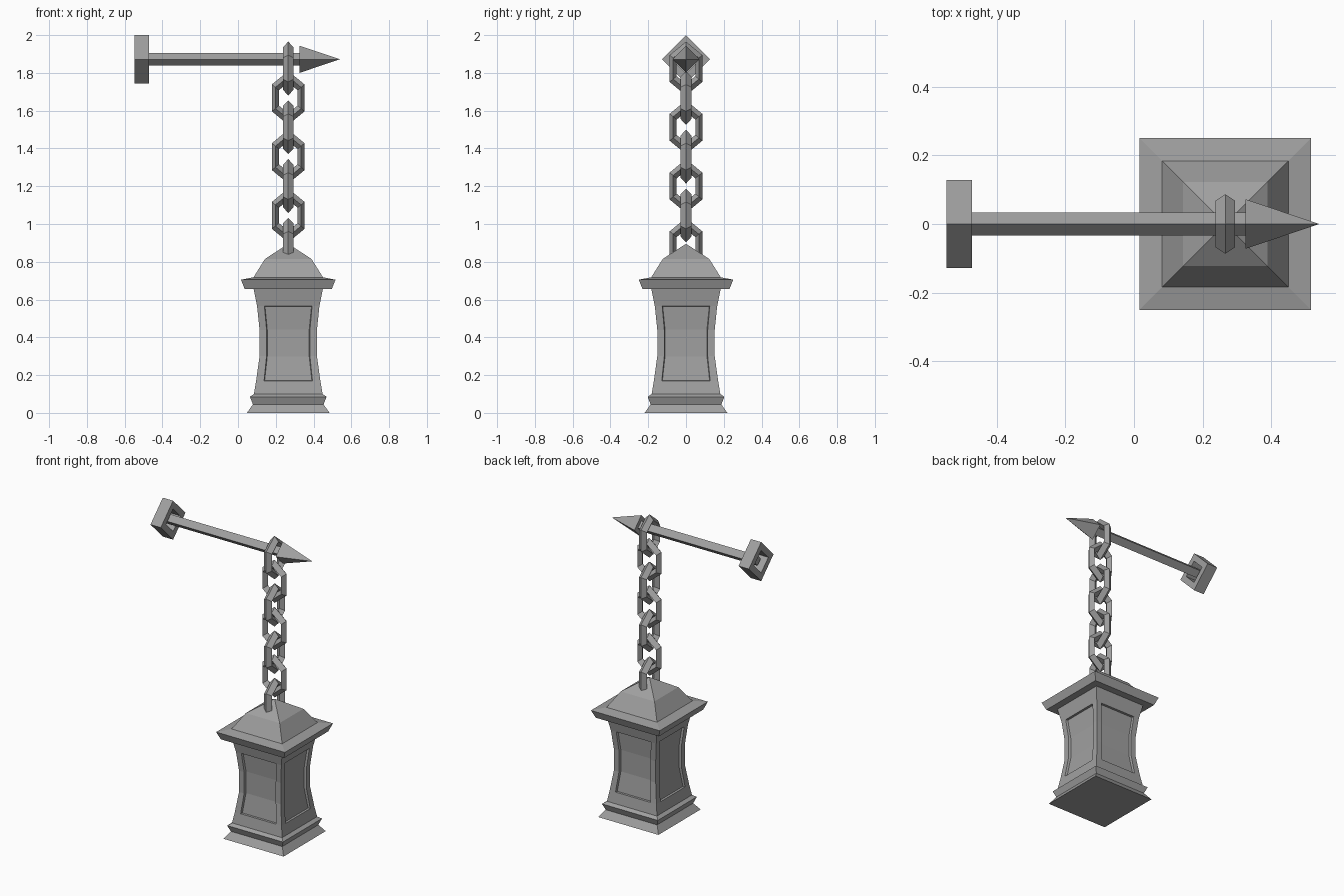
import bpy, bmesh
from math import pi
from mathutils import Matrix, Vector

cube = bpy.data.objects.get("Cube")
if cube:
    bpy.data.objects.remove(cube)

iron = bpy.data.materials.new("grey_iron")
iron.use_nodes = True
grey = (0.35, 0.35, 0.35, 1)
iron.diffuse_color = grey
iron.node_tree.nodes["Principled BSDF"].inputs["Base Color"].default_value = grey

CX = 0.266      # axis of the lantern and chain
ROD_Z = 1.872   # height of the hanging rod


def finish(name, bm):
    bmesh.ops.remove_doubles(bm, verts=bm.verts, dist=1e-5)
    bmesh.ops.recalc_face_normals(bm, faces=bm.faces)
    mesh = bpy.data.meshes.new(name)
    bm.to_mesh(mesh)
    bm.free()
    mesh.materials.append(iron)
    obj = bpy.data.objects.new(name, mesh)
    bpy.context.collection.objects.link(obj)
    return obj


def ring(bm, z, half, panel=None):
    """Square ring of vertices; panel adds two more points on each side."""
    steps = [-half] if panel is None else [-half, -panel, panel]
    verts = []
    for side in range(4):
        turn = Matrix.Rotation(side * pi / 2, 3, "Z")
        for s in steps:
            verts.append(bm.verts.new(turn @ Vector((s, -half, z)) + Vector((CX, 0, 0))))
    return verts


def tower(name, rows, panel_rows=()):
    bm = bmesh.new()
    rings = [ring(bm, *row) for row in rows]
    n = len(rings[0])
    panels = [[] for _ in range(4)]
    for r, (low, high) in enumerate(zip(rings, rings[1:])):
        for i in range(n):
            j = (i + 1) % n
            face = bm.faces.new((low[i], low[j], high[j], high[i]))
            if r in panel_rows and i % 3 == 1:
                panels[i // 3].append(face)
    bm.faces.new(rings[0][::-1])
    bm.faces.new(rings[-1])
    bm.normal_update()
    # Sunken panel on each side
    for faces in panels:
        if faces:
            bmesh.ops.inset_region(bm, faces=faces, thickness=0.004, depth=-0.014)
    return finish(name, bm)


# Lantern, from the ground up
tower("base_foot", [(0, 0.219), (0.045, 0.187)])
tower("base_band", [(0.045, 0.187), (0.085, 0.203), (0.1, 0.182)])
tower("lantern_body", [(0.1, 0.182, 0.135), (0.17, 0.170, 0.128), (0.30, 0.152, 0.115),
                       (0.44, 0.152, 0.115), (0.565, 0.165, 0.126), (0.655, 0.183, 0.14)],
      panel_rows=(1, 2, 3))
tower("lid", [(0.655, 0.23), (0.705, 0.25), (0.718, 0.184)])
tower("roof", [(0.718, 0.184), (0.815, 0.123), (0.895, 0.0004)])


# Chain of six-sided links, each turned a quarter from the last
def chain_link(name, z, turn):
    major, minor = 0.0785, 0.0215
    bm = bmesh.new()
    loops = []
    for i in range(6):
        spin = Matrix.Rotation(i * pi / 3, 3, "Y")
        section = [(0, major + minor), (minor, major), (0, major - minor), (-minor, major)]
        loops.append([bm.verts.new(spin @ Vector((0, y, h))) for y, h in section])
    for i in range(6):
        a, b = loops[i], loops[(i + 1) % 6]
        for k in range(4):
            m = (k + 1) % 4
            bm.faces.new((a[k], a[m], b[m], b[k]))
    shape = (Matrix.Translation((CX, 0, z)) @ Matrix.Rotation(turn, 4, "Z")
             @ Matrix.Diagonal((1, 1.33, 1.425, 1)))
    bmesh.ops.transform(bm, matrix=shape, verts=bm.verts)
    finish(name, bm)


for i in range(7):
    chain_link(f"chain_link_{i + 1}", 1.823 - 0.1555 * i, pi / 2 if i % 2 == 0 else 0)


# Hanging rod: square parts standing on one corner along x
def diamond(name, x0, x1, r0, r1):
    bm = bmesh.new()
    bmesh.ops.create_cone(bm, cap_ends=True, segments=4, radius1=r0, radius2=r1, depth=x1 - x0,
                          matrix=Matrix.Translation(((x0 + x1) / 2, 0, ROD_Z))
                          @ Matrix.Rotation(pi / 2, 4, "Y"))
    return finish(name, bm)


diamond("rod", -0.52, 0.33, 0.034, 0.034)
diamond("spike", 0.325, 0.54, 0.072, 0)

# Open square collar at the end of the rod
bm = bmesh.new()
outline = [(x, r) for x, r in ((-0.547, 0.128), (-0.472, 0.128), (-0.472, 0.074), (-0.547, 0.074))]
loops = [[bm.verts.new(Matrix.Rotation(i * pi / 2, 3, "X") @ Vector((x, 0, r))
                       + Vector((0, 0, ROD_Z))) for x, r in outline] for i in range(4)]
for i in range(4):
    a, b = loops[i], loops[(i + 1) % 4]
    for k in range(4):
        m = (k + 1) % 4
        bm.faces.new((a[k], a[m], b[m], b[k]))
finish("rod_collar", bm)
